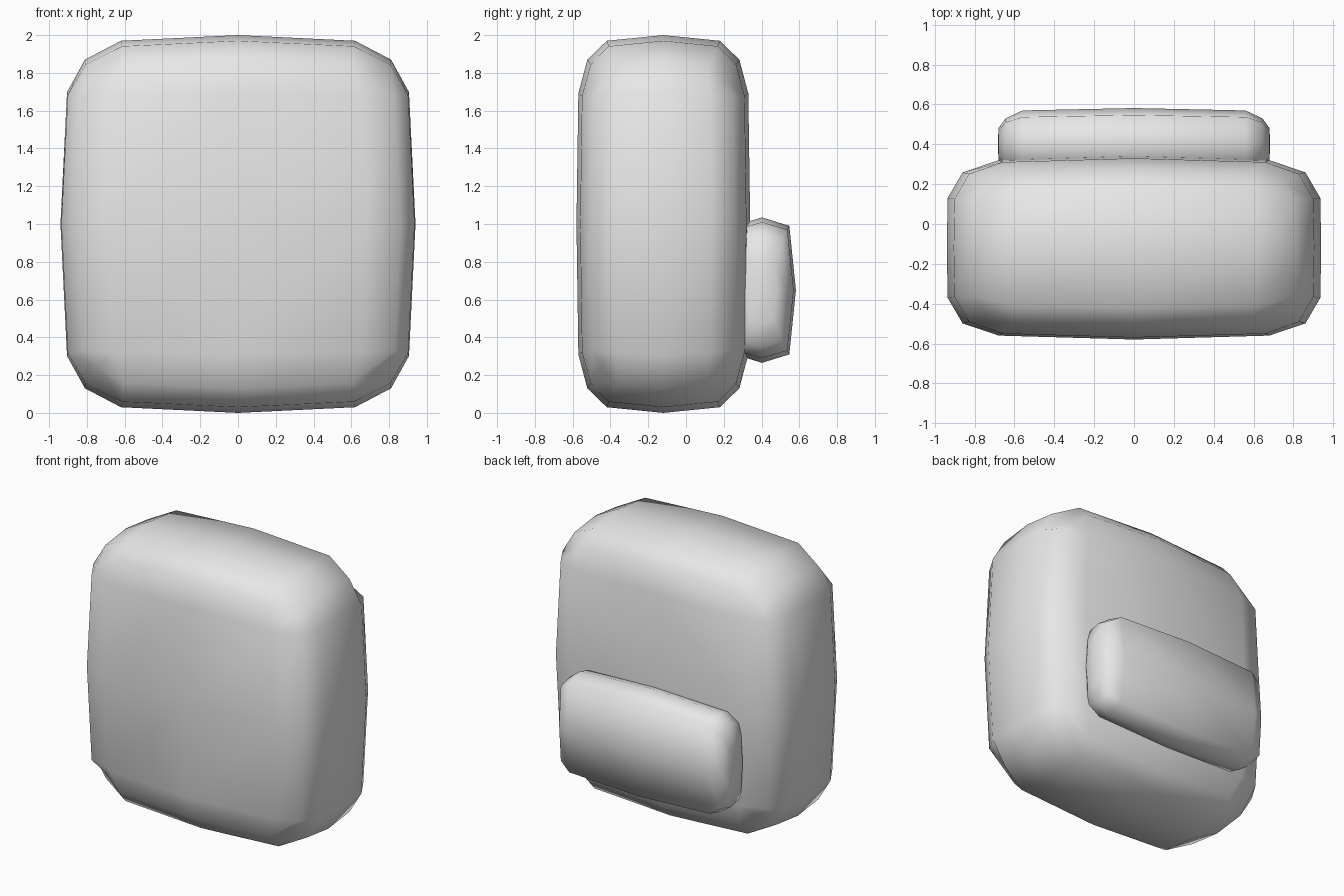
import bpy, bmesh
from itertools import product

if "Cube" in bpy.data.objects:
    bpy.data.objects.remove(bpy.data.objects["Cube"])

grey = bpy.data.materials.new("plain grey")
grey.diffuse_color = (0.8, 0.8, 0.8, 1)
grey.use_nodes = True
grey.node_tree.nodes["Principled BSDF"].inputs["Base Color"].default_value = grey.diffuse_color


def finish(name, bm):
    bmesh.ops.recalc_face_normals(bm, faces=bm.faces[:])
    for f in bm.faces:
        f.smooth = True
    me = bpy.data.meshes.new(name)
    bm.to_mesh(me)
    bm.free()
    me.materials.append(grey)
    ob = bpy.data.objects.new(name, me)
    bpy.context.collection.objects.link(ob)
    return ob


# Pillow-shaped main body: a 4 x 4 x 4 box whose rows draw in near the edges
# Per axis: (step-1 size, shrink by each other axis), (outer size, same)
CENTRE = (0, -0.12, 1.0)
SHAPE = [
    ((0.70, {1: (1, .99, .97), 2: (1, .97, .885)}), (0.94, {1: (1, .995, .915), 2: (1, .963, .862)})),
    ((0.31, {0: (1, .97, .81), 2: (1, .98, .965)}), (0.46, {0: (1, .957, .825), 2: (1, .978, .875)})),
    ((0.72, {0: (1, .98, .97), 1: (1, .98, .96)}), (1.00, {0: (1, .97, .87), 1: (1, .97, .87)})),
]


def body_point(idx):
    co = []
    for a in range(3):
        m = abs(idx[a])
        v = 0.0
        if m:
            size, shrink = SHAPE[a][m - 1]
            v = size * (1 if idx[a] > 0 else -1)
            for other, table in shrink.items():
                v *= table[abs(idx[other])]
        co.append(CENTRE[a] + v)
    return co


bm = bmesh.new()
verts = {i: bm.verts.new(body_point(i))
         for i in product(range(-2, 3), repeat=3) if max(map(abs, i)) == 2}
for axis, side in product(range(3), (-2, 2)):
    for u, w in product(range(-2, 2), repeat=2):
        quad = []
        for du, dw in ((0, 0), (1, 0), (1, 1), (0, 1)):
            i = [u + du, w + dw]
            i.insert(axis, side)
            quad.append(verts[tuple(i)])
        bm.faces.new(quad)
finish("pack_body", bm)

# Rounded rear pocket: eight-sided sections along x, closed by fanned ends
# x, half depth at middle, half depth at corner, half height at corner, at middle
SECTIONS = [(0, .18, .145, .34, .385), (.56, .168, .135, .32, .36),
            (.645, .128, .108, .27, .30), (.68, .08, .065, .15, .18)]
full = [(-s[0], *s[1:]) for s in SECTIONS[:0:-1]] + SECTIONS
bm = bmesh.new()
rings = []
for x, dm, dc, hc, hm in full:
    ring = [(dm, 0), (dc, hc), (0, hm), (-dc, hc), (-dm, 0), (-dc, -hc), (0, -hm), (dc, -hc)]
    rings.append([bm.verts.new((x, 0.402 + y, 0.65 + z)) for y, z in ring])
for r, s in zip(rings, rings[1:]):
    for k in range(8):
        bm.faces.new((r[k], r[(k + 1) % 8], s[(k + 1) % 8], s[k]))
for ring, x in ((rings[0], -.684), (rings[-1], .684)):
    tip = bm.verts.new((x, 0.402, 0.65))
    for k in range(8):
        bm.faces.new((ring[k], ring[(k + 1) % 8], tip))
finish("rear_pocket", bm)
